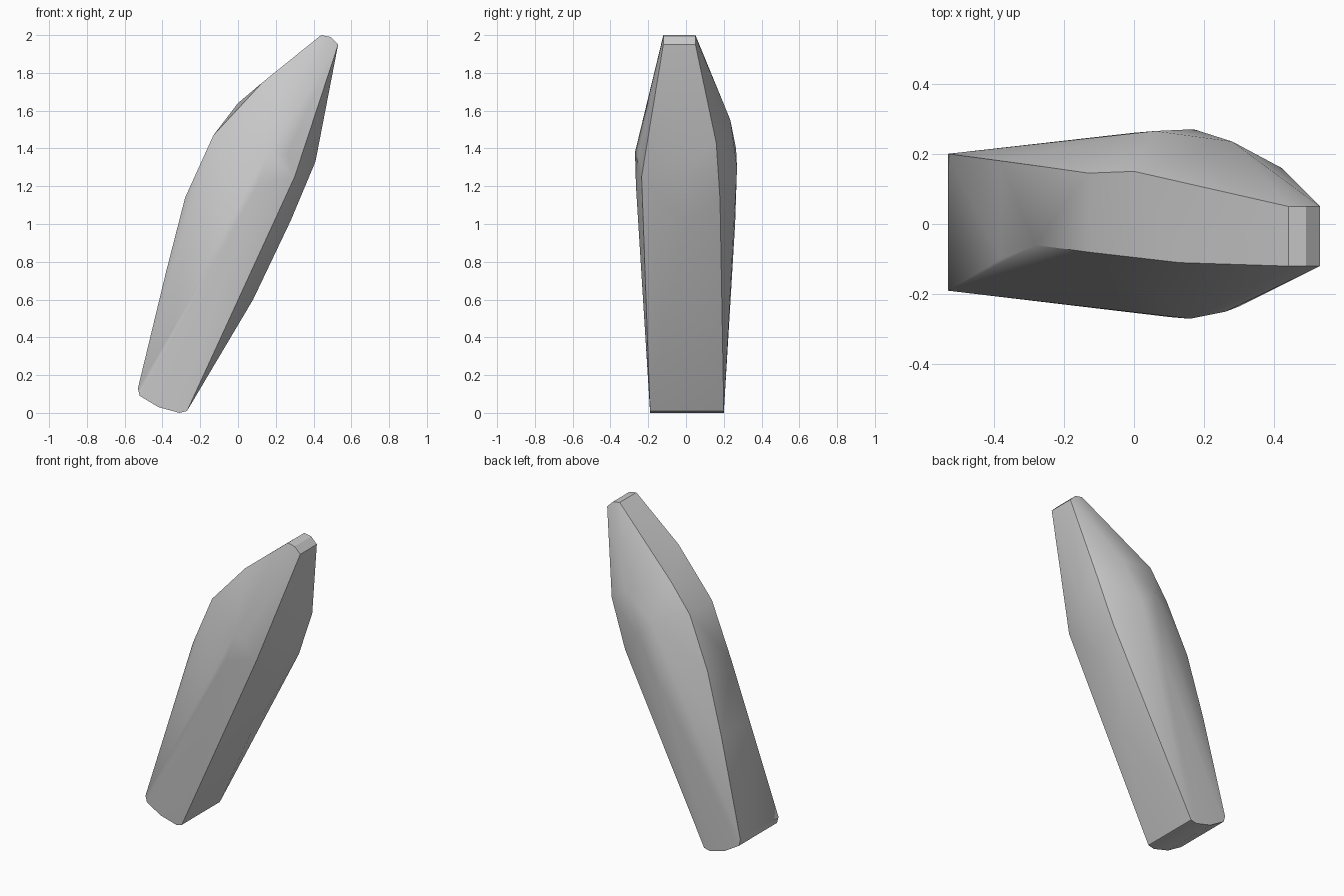
import bpy
import bmesh
from math import radians

default_cube = bpy.data.objects.get("Cube")
if default_cube:
    bpy.data.objects.remove(default_cube, do_unlink=True)


def make_material(name, colour):
    material = bpy.data.materials.new(name)
    material.use_nodes = True
    material.diffuse_color = colour
    shader = material.node_tree.nodes["Principled BSDF"]
    shader.inputs["Base Color"].default_value = colour
    return material


def span(profile, front, back):
    """Repeat an (x, z) profile on a front and a back plane."""
    return [(x, y, z) for x, z in profile for y in (front, back)]


def hull_object(name, points, material, sharp_angle):
    """Wrap a convex skin around the guide points of a part."""
    bm = bmesh.new()
    for point in points:
        bm.verts.new(point)
    result = bmesh.ops.convex_hull(bm, input=bm.verts[:])
    leftovers = set(result["geom_interior"] + result["geom_unused"])
    loose = [v for v in leftovers
             if isinstance(v, bmesh.types.BMVert) and v.is_valid]
    bmesh.ops.delete(bm, geom=loose, context="VERTS")
    bmesh.ops.recalc_face_normals(bm, faces=bm.faces[:])
    mesh = bpy.data.meshes.new(name)
    bm.to_mesh(mesh)
    bm.free()
    mesh.materials.append(material)
    part = bpy.data.objects.new(name, mesh)
    bpy.context.collection.objects.link(part)
    bpy.ops.object.select_all(action="DESELECT")
    part.select_set(True)
    bpy.context.view_layer.objects.active = part
    bpy.ops.object.shade_smooth_by_angle(angle=sharp_angle)
    return part


# Rounded foot and narrow rounded tip, both straight across the depth
foot = span([(-.53, .13), (-.52, .09), (-.42, .03), (-.31, 0), (-.27, .01)],
            -.19, .2)
tip = span([(.44, 2), (.49, 1.99), (.53, 1.95)], -.12, .05)

# Long edges of the upper face
upper_back = [(-.38, .18, .75), (-.27, .165, 1.14), (-.13, .145, 1.46),
              (0, .15, 1.64)]
upper_front = [(-.38, -.1, .75), (-.28, -.06, 1.14), (-.13, -.08, 1.47),
               (.13, -.11, 1.75)]

# Long edges of the underside and its shallow central ridge
under_back = [(.31, .18, 1.13), (.42, .16, 1.43)]
under_front = [(.3, -.235, 1.25)]
under_ridge = [(.08, 0, .6), (.28, 0, 1.02), (.41, 0, 1.33)]

# Swollen shoulders on the front and back
front_bulge = [(0, -.25, 1), (.1, -.265, 1.2), (.16, -.27, 1.38),
               (.26, -.25, 1.37)]
back_bulge = [(0, .26, 1), (.17, .27, 1.3), (.06, .265, 1.4),
              (.28, .235, 1.55)]

stone = make_material("grey_stone", (.6, .6, .6, 1))
hull_object("stone_shard",
            foot + tip + upper_back + upper_front + under_back
            + under_front + under_ridge + front_bulge + back_bulge,
            stone, radians(33))
